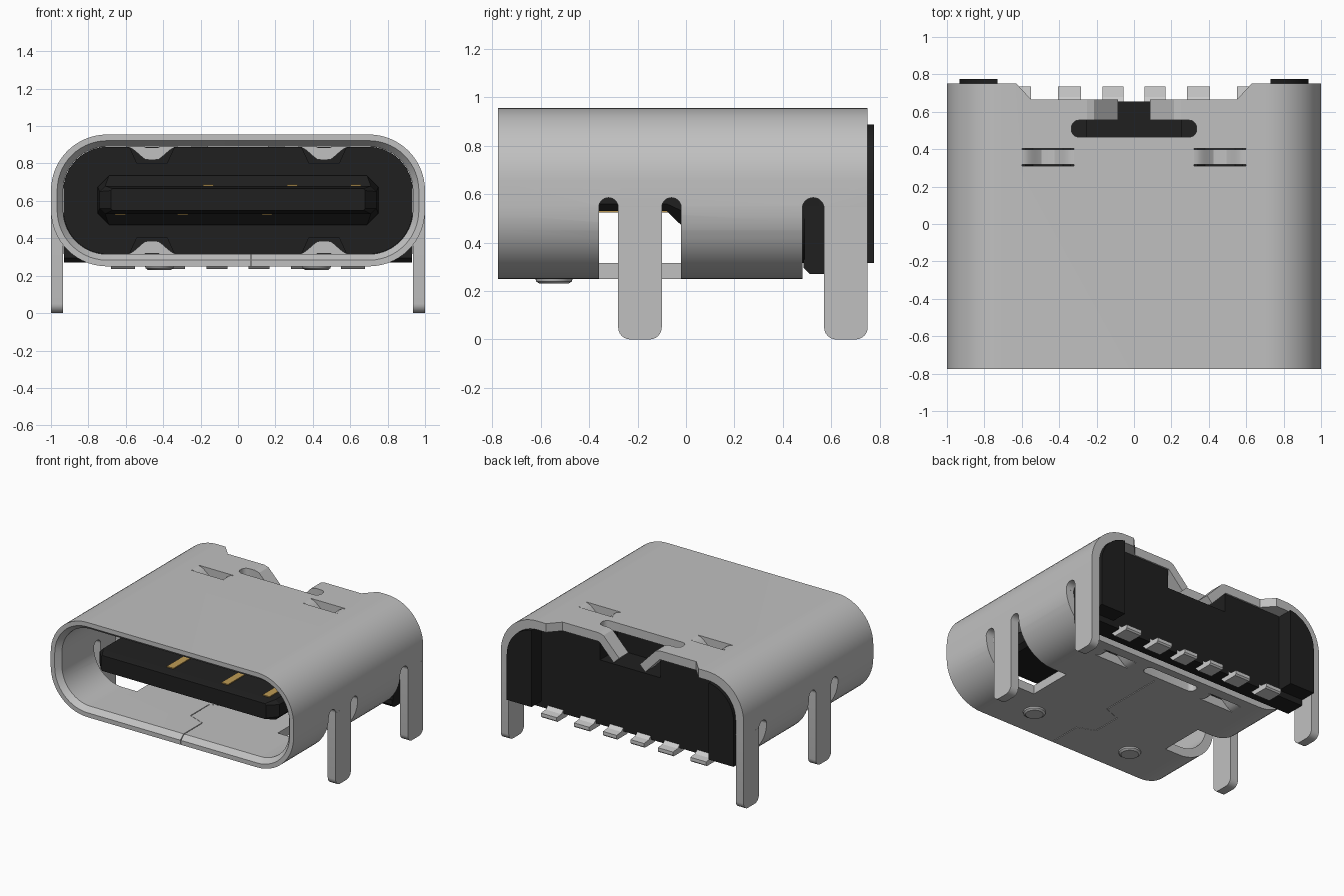
import bpy, bmesh, math
from mathutils import Vector

if "Cube" in bpy.data.objects:
    bpy.data.objects.remove(bpy.data.objects["Cube"])


def material(name, rgb):
    m = bpy.data.materials.new(name)
    m.diffuse_color = (*rgb, 1)
    m.use_nodes = True
    m.node_tree.nodes["Principled BSDF"].inputs["Base Color"].default_value = m.diffuse_color
    return m


STEEL = material("shell steel", (0.53, 0.53, 0.53))
TIN = material("tinned pin", (0.60, 0.60, 0.60))
BLACK = material("black plastic", (0.014, 0.014, 0.014))
GOLD = material("gold contact", (0.52, 0.33, 0.09))


def loft(name, rings, mat=None, loop=False):
    """Skin a list of equal point rings, capped or closed into a loop."""
    bm = bmesh.new()
    vr = [[bm.verts.new(p) for p in r] for r in rings]
    n = len(vr[0])
    pairs = list(zip(vr, vr[1:])) + ([(vr[-1], vr[0])] if loop else [])
    for a, b in pairs:
        for i in range(n):
            j = (i + 1) % n
            bm.faces.new((a[i], a[j], b[j], b[i]))
    if not loop:
        bm.faces.new(vr[0])
        bm.faces.new(vr[-1])
    bmesh.ops.recalc_face_normals(bm, faces=bm.faces)
    me = bpy.data.meshes.new(name)
    bm.to_mesh(me)
    bm.free()
    ob = bpy.data.objects.new(name, me)
    bpy.context.collection.objects.link(ob)
    if mat:
        me.materials.append(mat)
    return ob


def prism(name, pts, axis, a, b, mat=None):
    """Extrude a 2D outline along an axis from a to b."""
    put = {'x': lambda u, v, t: (t, u, v), 'y': lambda u, v, t: (u, t, v),
           'z': lambda u, v, t: (u, v, t)}[axis]
    return loft(name, [[put(u, v, t) for u, v in pts] for t in (a, b)], mat)


def rounded(u0, u1, v0, v1, radii, n=12):
    """Rounded rectangle; radii for right-top, left-top, left-bottom, right-bottom."""
    if not isinstance(radii, tuple):
        radii = (radii,) * 4
    out = []
    for k, (u, v, su, sv) in enumerate([(u1, v1, -1, -1), (u0, v1, 1, -1),
                                        (u0, v0, 1, 1), (u1, v0, -1, 1)]):
        r = radii[k]
        for i in range(n + 1) if r else [0]:
            t = math.pi / 2 * (k + i / n)
            out.append((u + su * r + r * math.cos(t), v + sv * r + r * math.sin(t))
                       if r else (u, v))
    return out


def rect(u0, u1, v0, v1):
    return [(u0, v0), (u1, v0), (u1, v1), (u0, v1)]


def cut(ob, cutter):
    m = ob.modifiers.new("cut", 'BOOLEAN')
    m.operation, m.solver, m.object = 'DIFFERENCE', 'EXACT', cutter
    bpy.context.view_layer.objects.active = ob
    bpy.ops.object.modifier_apply(modifier="cut")
    bpy.data.objects.remove(cutter)


def flip(pts, s):
    return [(u * s, v) for u, v in pts]


# Shell: rounded tube with a chamfered mouth
def ring(y, d):
    return [(x, y, z) for x, z in
            rounded(-1 + d, 1 - d, 0.25 + d, 0.955 - d, 0.30 - d, 14)]


shell = loft("shell", [ring(-0.775, 0), ring(0.75, 0), ring(0.75, 0.065),
                       ring(-0.735, 0.065), ring(-0.775, 0.033)], STEEL, loop=True)

# Side slots and bottom windows around the front legs
for s in (-1, 1):
    cut(shell, prism("c", rounded(-0.36, -0.02, 0.1, 0.545, 0), 'x', s * 0.58, s * 1.1))
    for y in (-0.32, -0.06):
        cut(shell, prism("c", rounded(y - 0.04, y + 0.04, 0.45, 0.585, (0.0399, 0.0399, 0, 0)),
                         'x', s * 0.8, s * 1.1))
    cut(shell, prism("c", rounded(0.48, 0.57, 0.45, 0.585, (0.0449, 0.0449, 0, 0)),
                     'x', s * 0.8, s * 1.1))
# Open rear underside, rear top notch, T slot and lower slot
cut(shell, prism("c", rect(0.48, 0.9, 0.1, 0.545), 'x', -1.2, 1.2))
cut(shell, prism("c", [(-0.72, 0.85), (-0.55, 0.665), (0.55, 0.665), (0.72, 0.85)],
                 'z', 0.8, 1.1))
cut(shell, prism("c", rounded(-0.335, 0.335, 0.465, 0.555, 0.04, 5), 'z', 0.8, 1.1))
cut(shell, prism("c", rect(-0.25, 0.25, 0.55, 0.8), 'z', 0.8, 1.1))
cut(shell, prism("c", rounded(-0.22, 0.22, 0.34, 0.42, 0.035, 5), 'z', 0.1, 0.4))
# Zigzag seam along the bottom
seam = [(0.07, -0.8), (0.07, -0.52), (-0.06, -0.47), (-0.06, -0.25), (0.07, -0.2), (0.07, 0.3)]
w = 0.003
cut(shell, prism("c", [(x - w, y) for x, y in seam] + [(x + w, y) for x, y in seam[::-1]],
                 'z', 0.1, 0.4))
# Spring windows, top and bottom
for s in (-1, 1):
    for z in (0.92, 0.28):
        cut(shell, prism("c", rect(s * 0.46 - 0.14, s * 0.46 + 0.14, 0.31, 0.405),
                         'z', z - 0.08, z + 0.08))

# Bent spring strips in the windows
N = 16
for s in (-1, 1):
    for label, z0, z1, d in (("upper", 0.955, 0.89, -0.07), ("lower", 0.25, 0.315, 0.07)):
        bump = [(s * 0.46 - 0.14 + 0.28 * i / N,
                 d * min(1, 1.15 * (0.5 - 0.5 * math.cos(2 * math.pi * i / N))))
                for i in range(N + 1)]
        prism(label + "_spring", [(x, z0 + b) for x, b in bump] +
              [(x, z1 + b) for x, b in bump[::-1]], 'y', 0.317, 0.398, STEEL)

# Legs, bent rear tabs and standoff dimples
for s in (-1, 1):
    for label, y0, y1 in (("front_leg", -0.28, -0.10), ("back_leg", 0.57, 0.75)):
        prism(label, rounded(y0, y1, 0, 0.546, (0, 0, 0.05, 0.05), 6), 'x',
              s * 0.935, s * 1.0, STEEL)
    prism("rear_tab", flip([(0.25, 0.955), (0.25, 0.89), (0.13, 0.765), (0.085, 0.81),
                            (0.215, 0.945)], s), 'y', 0.555, 0.665, STEEL)
    circ = [(math.cos(t * math.pi / 12), math.sin(t * math.pi / 12)) for t in range(24)]
    loft("dimple", [[(s * 0.42 + r * c, -0.545 + r * q, z) for c, q in circ]
                    for r, z in ((0.078, 0.255), (0.074, 0.24), (0.06, 0.23))], STEEL)

# Plastic housing filling the rear half of the shell
housing = prism("housing", rounded(-0.934, 0.934, 0.316, 0.889, 0.235), 'y', 0.0, 0.55, BLACK)
rear = prism("rear_housing", rounded(-0.934, 0.934, 0.316, 0.889, (0.235, 0.235, 0, 0)),
             'y', 0.49, 0.775, BLACK)
cut(rear, prism("c", rect(-0.73, 0.73, 0.2, 1.0), 'y', 0.655, 0.9))
for part in (housing, rear):
    cut(part, prism("c", rect(-0.25, 0.25, 0.45, 0.8), 'z', 0.75, 1.0))
for s in (-1, 1):
    for z, d in ((0.9, -1), (0.305, 1)):
        cut(housing, prism("c", [(s * 0.46 + u, z + d * v) for u, v in
                                 ((-0.125, 0), (-0.08, 0.1), (0.08, 0.1), (0.125, 0))],
                           'y', -0.1, 0.42))
prism("housing_foot", [(0.485, 0.33), (0.485, 0.295), (0.51, 0.27), (0.655, 0.27),
                       (0.655, 0.33)], 'x', -0.93, 0.93, BLACK)


# Tongue with bevelled tip and thicker root
def oct_ring(y, w, z0, z1, c):
    return [(x, y, z) for x, z in ((w, z0 + c), (w, z1 - c), (w - c, z1), (c - w, z1),
                                   (-w, z1 - c), (-w, z0 + c), (c - w, z0), (w - c, z0))]


loft("tongue", [oct_ring(-0.64, 0.68, 0.55, 0.665, 0.01), oct_ring(-0.57, 0.74, 0.53, 0.68, 0.03),
                oct_ring(-0.08, 0.74, 0.53, 0.68, 0.03), oct_ring(-0.02, 0.75, 0.472, 0.735, 0.06),
                oct_ring(0.05, 0.75, 0.472, 0.735, 0.06)], BLACK)

# Gold contacts on both tongue faces
for z0, z1, xs in ((0.677, 0.687, (-0.16, 0.29, 0.63)), (0.524, 0.533, (-0.63, -0.295, 0.155))):
    for x in xs:
        prism("contact", rect(x - 0.028, x + 0.028, z0, z1), 'y', -0.57, -0.05, GOLD)

# Solder pins under the rear edge
for s in (-1, 1):
    for x, w in ((0.615, 0.065), (0.345, 0.062), (0.113, 0.056)):
        prism("solder_pin", [(0.58, 0.30), (0.58, 0.265), (0.61, 0.235), (0.725, 0.235),
                             (0.735, 0.245), (0.735, 0.27), (0.68, 0.275), (0.65, 0.30)],
              'x', s * x - w, s * x + w, TIN)

# Smooth the curved walls, keep edges sharp
bpy.ops.object.select_all(action='DESELECT')
for ob in bpy.data.objects:
    ob.select_set(True)
bpy.context.view_layer.objects.active = shell
bpy.ops.object.shade_smooth_by_angle(angle=math.radians(28))
